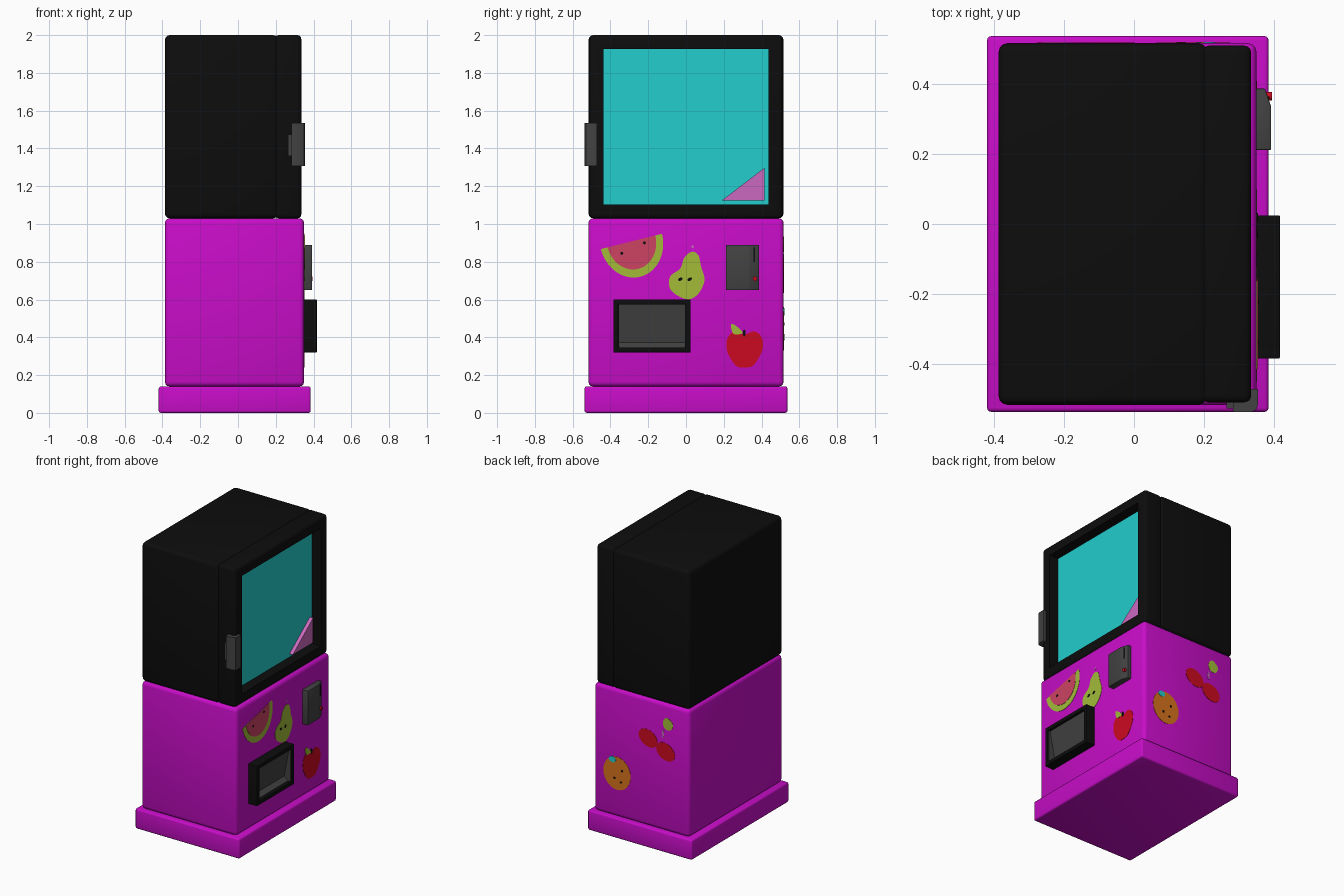
import bpy, bmesh, math
from mathutils import Vector

cube = bpy.data.objects.get("Cube")
if cube:
    bpy.data.objects.remove(cube, do_unlink=True)


def material(name, *rgb):
    m = bpy.data.materials.new(name)
    m.use_nodes = True
    m.diffuse_color = (*rgb, 1)
    m.node_tree.nodes["Principled BSDF"].inputs["Base Color"].default_value = (*rgb, 1)
    return m


BLACK = material("black", .004, .004, .004)
MAGENTA = material("magenta", .58, .004, .58)
CYAN = material("cyan", .017, .61, .61)
PINK = material("pink", .6, .14, .52)
RED = material("red", .6, .003, .015)
GREEN = material("leaf green", .36, .5, .04)
ORANGE = material("orange", .68, .17, .012)
GREY = material("dark grey", .055, .055, .055)
MELON = material("melon red", .61, .055, .125)


def finish(name, bm, *mats):
    bmesh.ops.recalc_face_normals(bm, faces=bm.faces)
    me = bpy.data.meshes.new(name)
    bm.to_mesh(me)
    bm.free()
    for m in mats:
        me.materials.append(m)
    ob = bpy.data.objects.new(name, me)
    bpy.context.collection.objects.link(ob)
    bpy.ops.object.select_all(action='DESELECT')
    ob.select_set(True)
    bpy.context.view_layer.objects.active = ob
    bpy.ops.object.shade_smooth_by_angle(angle=math.radians(35))
    return ob


def box_mesh(lo, hi, bevel=0, segments=3):
    bm = bmesh.new()
    bmesh.ops.create_cube(bm, size=1)
    for v in bm.verts:
        v.co = [l + (c + .5) * (h - l) for c, l, h in zip(v.co, lo, hi)]
    if bevel:
        bmesh.ops.bevel(bm, geom=bm.edges[:], offset=bevel, segments=segments,
                        profile=.5, affect='EDGES')
    return bm


def box(name, lo, hi, mat, bevel=0):
    return finish(name, box_mesh(lo, hi, bevel), mat)


def prism(name, outline, axis, start, end, mat, bevel=0):
    """Extrude a 2D outline along an axis; the outline uses the other two axes."""
    bm = bmesh.new()
    place = {'x': lambda u, v, d: (d, u, v), 'y': lambda u, v, d: (u, d, v),
             'z': lambda u, v, d: (u, v, d)}[axis]
    face = bm.faces.new([bm.verts.new(place(u, v, start)) for u, v in outline])
    new = bmesh.ops.extrude_face_region(bm, geom=[face])["geom"]
    step = Vector(place(0, 0, end - start))
    bmesh.ops.translate(bm, vec=step, verts=[g for g in new if isinstance(g, bmesh.types.BMVert)])
    if bevel:
        bmesh.ops.bevel(bm, geom=bm.edges[:], offset=bevel, segments=2,
                        profile=.5, affect='EDGES')
    return finish(name, bm, mat)


def arc(cu, cv, ru, rv, tilt=0, a0=0, a1=360, n=28):
    t = math.radians(tilt)
    count = n if a1 - a0 == 360 else n + 1
    pts = []
    for i in range(count):
        a = math.radians(a0 + (a1 - a0) * i / n)
        u, v = ru * math.cos(a), rv * math.sin(a)
        pts.append((cu + u * math.cos(t) - v * math.sin(t),
                    cv + u * math.sin(t) + v * math.cos(t)))
    return pts


def blob(points, steps=5):
    """Closed smooth curve through a few points."""
    p = [Vector(q) for q in points]
    out = []
    for i in range(len(p)):
        a, b, c, d = (p[(i + k) % len(p)] for k in (-1, 0, 1, 2))
        for s in range(steps):
            t = s / steps
            out.append(.5 * (2 * b + (c - a) * t + (2 * a - 5 * b + 4 * c - d) * t ** 2
                             + (3 * b - a - 3 * c + d) * t ** 3))
    return out


FRONT, SIDE = .35, .517


def decal(name, outline, mat, axis='x', layer=1):
    level = FRONT if axis == 'x' else SIDE
    prism(name, outline, axis, level - .002, level + .002 * layer, mat)


# Plinth, lower cabinet and upper housing
box("plinth", (-.42, -.537, 0), (.385, .537, .14), MAGENTA, .012)
box("lower_cabinet", (-.387, -SIDE, .14), (FRONT, SIDE, 1.03), MAGENTA, .025)
box("upper_housing", (-.387, -.516, 1.03), (.21, .516, 2), BLACK, .025)

# Door with a recessed window
bm = box_mesh((.195, -.51, 1.03), (.335, .51, 2), .02)
pane = max(bm.faces, key=lambda f: f.calc_center_median().x + f.calc_area())
bmesh.ops.inset_individual(bm, faces=[pane], thickness=.075)
new = bmesh.ops.extrude_face_region(bm, geom=[pane])["geom"]
glass = [g for g in new if isinstance(g, bmesh.types.BMFace)][0]
bmesh.ops.translate(bm, vec=(-.07, 0, 0), verts=glass.verts)
if pane.is_valid:
    bm.faces.remove(pane)
glass.material_index = 1
finish("door", bm, BLACK, CYAN)
prism("prize_chute", [(.19, 1.125), (.415, 1.125), (.415, 1.297)], 'x', .26, .29, PINK)

# Door handle wrapping the corner
prism("door_handle", [(.283, -.538), (.335, -.538), (.35, -.53), (.355, -.515), (.355, -.472),
                      (.33, -.472), (.33, -.505), (.283, -.505)], 'z', 1.308, 1.535, GREY)
box("handle_lug", (.265, -.528, 1.36), (.29, -.5, 1.475), GREY)

# Prize dispenser: frame, lined pocket and sloping flap
Y0, Y1, Z0, Z1, LIP = -.385, .025, .32, .6, .417
WALL = .027
for name, y0, y1, z0, z1 in (("left", Y1 - WALL, Y1, Z0, Z1), ("right", Y0, Y0 + WALL, Z0, Z1),
                             ("top", Y0, Y1, Z1 - WALL, Z1), ("bottom", Y0, Y1, Z0, Z0 + WALL)):
    box("dispenser_frame_" + name, (.34, y0, z0), (LIP, y1, z1), BLACK, .004)
prism("dispenser_flap", [(.345, .34), (.398, .34), (.36, .372), (.4, .58), (.345, .58)],
      'y', Y0 + WALL / 2, Y1 - WALL / 2, GREY)
for name, y in (("left", Y1 - WALL), ("right", Y0 + WALL)):
    box("dispenser_liner_" + name, (.345, y - .003, Z0 + WALL), (.41, y + .003, Z1 - WALL), GREY)

# Coin panel with slot and button on its chamfered side
prism("coin_panel", [(.345, .212), (.392, .212), (.392, .335), (.375, .387), (.345, .387)],
      'z', .65, .89, GREY, .003)
box("coin_slot", (.375, .357, .8), (.388, .364, .875), BLACK)
prism("coin_button", arc(.365, .71, .012, .012, n=16), 'x', .37, .394, RED)

# Watermelon slice
for name, ru, rv, mat, layer in (("rind", .167, .193, GREEN, 1), ("flesh", .13, .15, MELON, 2)):
    decal("melon_" + name, arc(-.289, .908, ru, rv, 14, 180, 360), mat, layer=layer)
for u, v in ((-.34, .845), (-.22, .9)):
    decal("melon_seed", arc(u, v, .008, .008, n=8), BLACK, layer=3)

# Pear
decal("pear", blob([(0, .602), (.06, .625), (.098, .7), (.08, .775), (.065, .835), (.03, .853),
                    (-.01, .82), (-.03, .765), (-.085, .72), (-.08, .65)]), GREEN)
decal("pear_stem", arc(.035, .88, .007, .009, n=8), PINK)
for u in (-.03, .02):
    decal("pear_seed", arc(u, .708, .013, .008, 30, n=10), BLACK, layer=2)

# Apple
decal("apple", blob([(.31, .24), (.36, .255), (.405, .335), (.4, .4), (.36, .432), (.31, .415),
                     (.255, .43), (.218, .39), (.22, .32), (.265, .25)]), RED)
decal("apple_stem", arc(.308, .423, .008, .018, n=8), BLACK, layer=2)
decal("apple_leaf", blob([(.24, .472), (.285, .445), (.297, .42), (.25, .42)]), GREEN, layer=2)

# Orange fruit on the side wall
decal("orange_fruit", arc(.17, .445, .105, .115), ORANGE, 'y')
decal("orange_leaf", arc(.205, .535, .027, .02), CYAN, 'y', 2)
for u, v in ((.13, .47), (.19, .41), (.14, .39)):
    decal("orange_dimple", arc(u, v, .008, .008, n=8), BLACK, 'y', 2)

# Cherries on the side wall
for u, v in ((-.07, .755), (-.205, .695)):
    decal("cherry", arc(u, v, .075, .058, 25), RED, 'y')
decal("cherry_stem", arc(-.185, .815, .008, .03, n=10), PINK, 'y')
decal("cherry_leaf", blob([(-.185, .9), (-.215, .935), (-.262, .9), (-.245, .855), (-.2, .855)]),
      GREEN, 'y')
